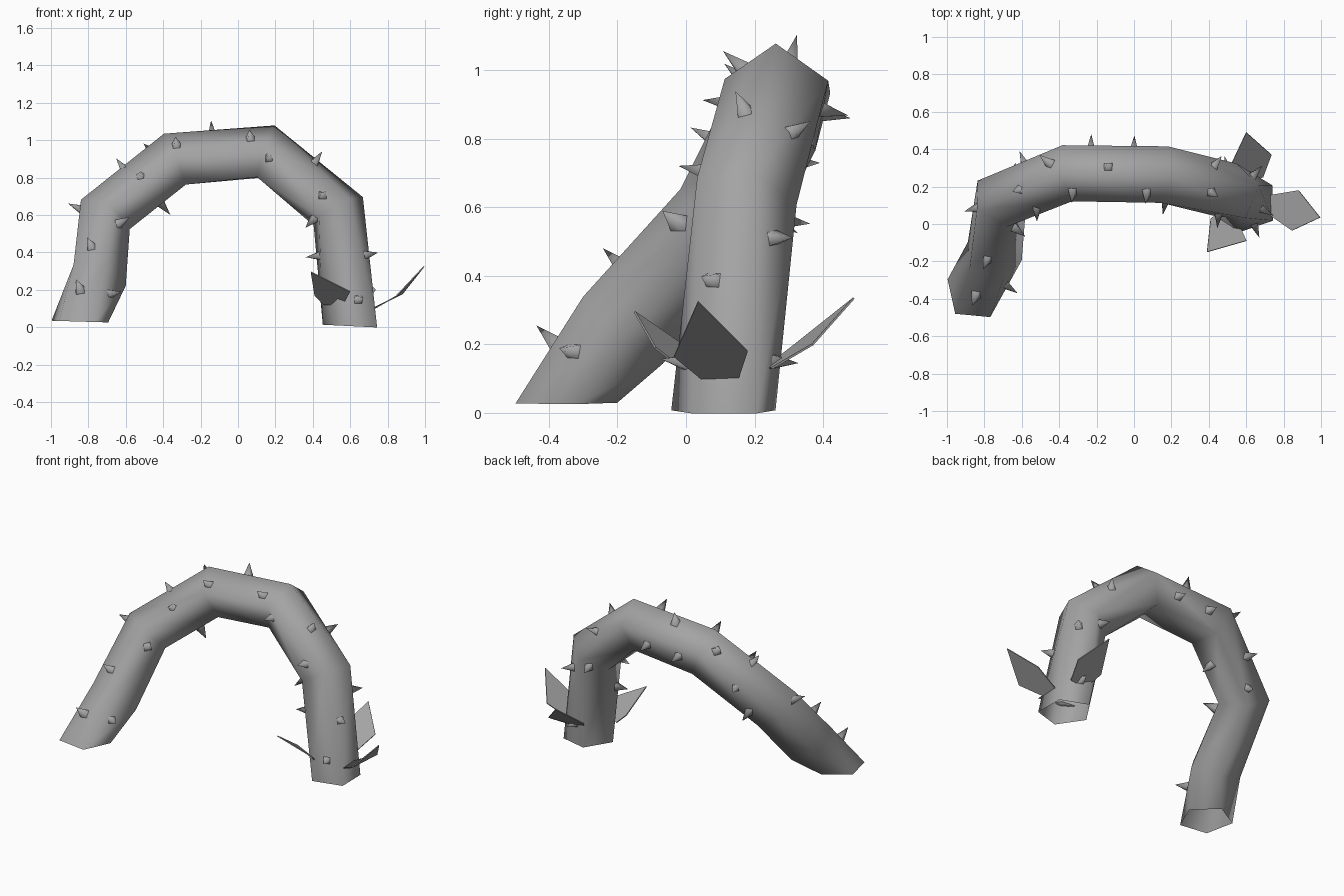
import bpy, bmesh, math
from mathutils import Vector
from mathutils.geometry import intersect_point_line

if "Cube" in bpy.data.objects:
    bpy.data.objects.remove(bpy.data.objects["Cube"])

R = 0.16
# ring centres of the vine and roll of each five-sided ring
PATH = [Vector(p) for p in [(-.85, -.36, .03), (-.757, -.18, .25), (-.722, .12, .58),
        (-.34, .275, .885), (.15, .265, .925), (.53, .165, .625), (.613, .11, .005)]]
ROLL = [20, 20, 20, 18, 13, -11, -36]
CENTRE = Vector((0, .1, .2))
last = len(PATH) - 1

grey = bpy.data.materials.new("grey")
grey.diffuse_color = (.37, .37, .37, 1)
grey.use_nodes = True
grey.node_tree.nodes["Principled BSDF"].inputs["Base Color"].default_value = grey.diffuse_color


def tangent(i):
    if i == 0:
        return Vector((.03, 0, 1)).normalized()
    if i == last:
        return Vector((-.05, 0, -1)).normalized()
    a = (PATH[i] - PATH[i - 1]).normalized()
    b = (PATH[i + 1] - PATH[i]).normalized()
    return (a + b).normalized()


def ring_point(i, deg):
    """Point of ring i; 0 degrees faces out of the arch, 90 to the front."""
    c, tan = PATH[i], tangent(i)
    n = c - CENTRE
    n = (n - tan * n.dot(tan)).normalized()
    b = tan.cross(n)
    a = math.radians(deg)
    return c + (n * math.cos(a) + b * math.sin(a)) * R


def nearest_on_path(p):
    best = None
    for a, b in zip(PATH, PATH[1:]):
        f = intersect_point_line(p, a, b)[1]
        q = a.lerp(b, max(0, min(1, f)))
        if best is None or (q - p).length < (best - p).length:
            best = q
    return best


def make(name, bm, smooth=True):
    bmesh.ops.recalc_face_normals(bm, faces=bm.faces)
    me = bpy.data.meshes.new(name)
    bm.to_mesh(me)
    bm.free()
    me.materials.append(grey)
    for p in me.polygons:
        p.use_smooth = smooth
    ob = bpy.data.objects.new(name, me)
    bpy.context.collection.objects.link(ob)
    return ob


# vine tube with open ends
bm = bmesh.new()
rings = [[bm.verts.new(ring_point(i, ROLL[i] + 72 * k)) for k in range(5)]
         for i in range(last + 1)]
for a, b in zip(rings, rings[1:]):
    for k in range(5):
        m = (k + 1) % 5
        bm.faces.new((a[k], a[m], b[m], b[k]))
make("vine", bm)

# thorns: rough spots on the bark, each pointing away from the vine's centre line
THORNS = [(-.86, .08, .64), (-.62, .18, .86), (-.6, .36, .73), (-.48, .35, .96), (-.52, .08, .8),
          (-.63, -.03, .56), (-.79, -.2, .44), (-.85, -.39, .21), (-.68, -.33, .18),
          (-.33, .16, .98), (-.14, .31, 1.05), (.065, .15, 1.02), (.16, .08, .91),
          (.41, .17, .88), (.43, .31, .82), (.45, .03, .71), (.63, .25, .51), (.42, .1, .38),
          (.7, .07, .39), (.65, -.02, .15), (.4, .1, .57), (-.43, .2, .68),
          (-.23, .42, .87), (0, .42, .88), (.5, .3, .56), (.62, .25, .15), (-.64, .27, .56)]
bm = bmesh.new()
for p in THORNS:
    p = Vector(p)
    c = nearest_on_path(p)
    d = (p - c).normalized()
    u = d.orthogonal().normalized()
    v = d.cross(u)
    tip = bm.verts.new(c + d * .21)
    ring = []
    for k in range(4):
        a = k * math.pi / 2
        ring.append(bm.verts.new(c + d * .115 + (u * math.cos(a) + v * math.sin(a)) * .036))
    for k in range(4):
        bm.faces.new((ring[k], ring[(k + 1) % 4], tip))
make("thorns", bm)

# three leaves around the right foot
LEAVES = {
    "leaf_right": [(.995, .035, .325), (.88, .18, .18), (.73, .155, .105), (.73, .045, .1), (.845, -.035, .165)],
    "leaf_back": [(.6, .49, .335), (.735, .37, .2), (.69, .25, .13), (.57, .23, .13), (.52, .32, .2)],
    "leaf_front": [(.39, -.15, .295), (.6, -.09, .19), (.56, 0, .12), (.46, .06, .12), (.41, .03, .17)],
}
for name, pts in LEAVES.items():
    bm = bmesh.new()
    bm.faces.new([bm.verts.new(p) for p in pts])
    ob = make(name, bm, False)
    s = ob.modifiers.new("thickness", 'SOLIDIFY')
    s.thickness = .006
    s.offset = 0
